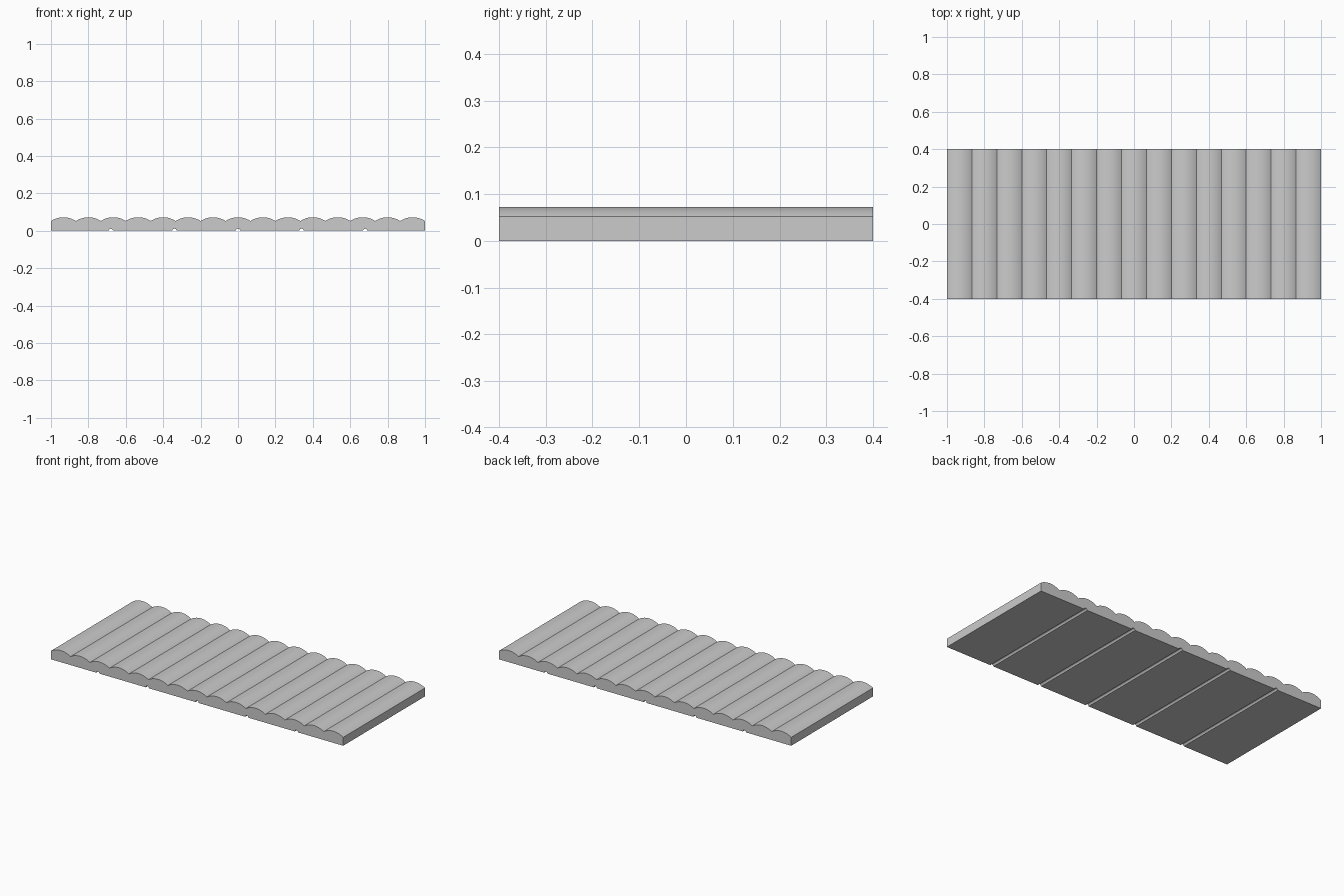
import bpy, bmesh
from math import sin, cos, asin, pi, radians

if "Cube" in bpy.data.objects:
    bpy.data.objects.remove(bpy.data.objects["Cube"])

LENGTH, DEPTH = 2.0, 0.8
VALLEY, PEAK = 0.052, 0.072
RIBS, RIB_STEPS = 15, 16
GROOVE_R, GROOVE_STEPS = 0.011, 8

# Underside: flat with half-round grooves, left to right
profile = [(-LENGTH / 2, 0.0)]
for i in range(-2, 3):
    for k in range(GROOVE_STEPS + 1):
        a = pi - pi * k / GROOVE_STEPS
        profile.append((i * 0.34 + GROOVE_R * cos(a), GROOVE_R * sin(a)))
profile.append((LENGTH / 2, 0.0))

# Top: row of shallow circular arcs, right to left
half = LENGTH / RIBS / 2
sag = PEAK - VALLEY
radius = (half ** 2 + sag ** 2) / (2 * sag)
span = asin(half / radius)
profile.append((LENGTH / 2, VALLEY))
for i in range(RIBS):
    cx = LENGTH / 2 - half * (2 * i + 1)
    for k in range(1, RIB_STEPS + 1):
        a = span - 2 * span * k / RIB_STEPS
        profile.append((cx + radius * sin(a), PEAK - radius + radius * cos(a)))

# Extrude the profile through the depth
bm = bmesh.new()
face = bm.faces.new([bm.verts.new((x, -DEPTH / 2, z)) for x, z in profile])
result = bmesh.ops.extrude_face_region(bm, geom=[face], use_keep_orig=True)
moved = [g for g in result["geom"] if isinstance(g, bmesh.types.BMVert)]
bmesh.ops.translate(bm, verts=moved, vec=(0, DEPTH, 0))
bmesh.ops.recalc_face_normals(bm, faces=bm.faces)
mesh = bpy.data.meshes.new("ribbed_panel")
bm.to_mesh(mesh)
bm.free()

panel = bpy.data.objects.new("ribbed_panel", mesh)
bpy.context.collection.objects.link(panel)
bpy.context.view_layer.objects.active = panel
panel.select_set(True)
bpy.ops.object.shade_smooth_by_angle(angle=radians(30))
